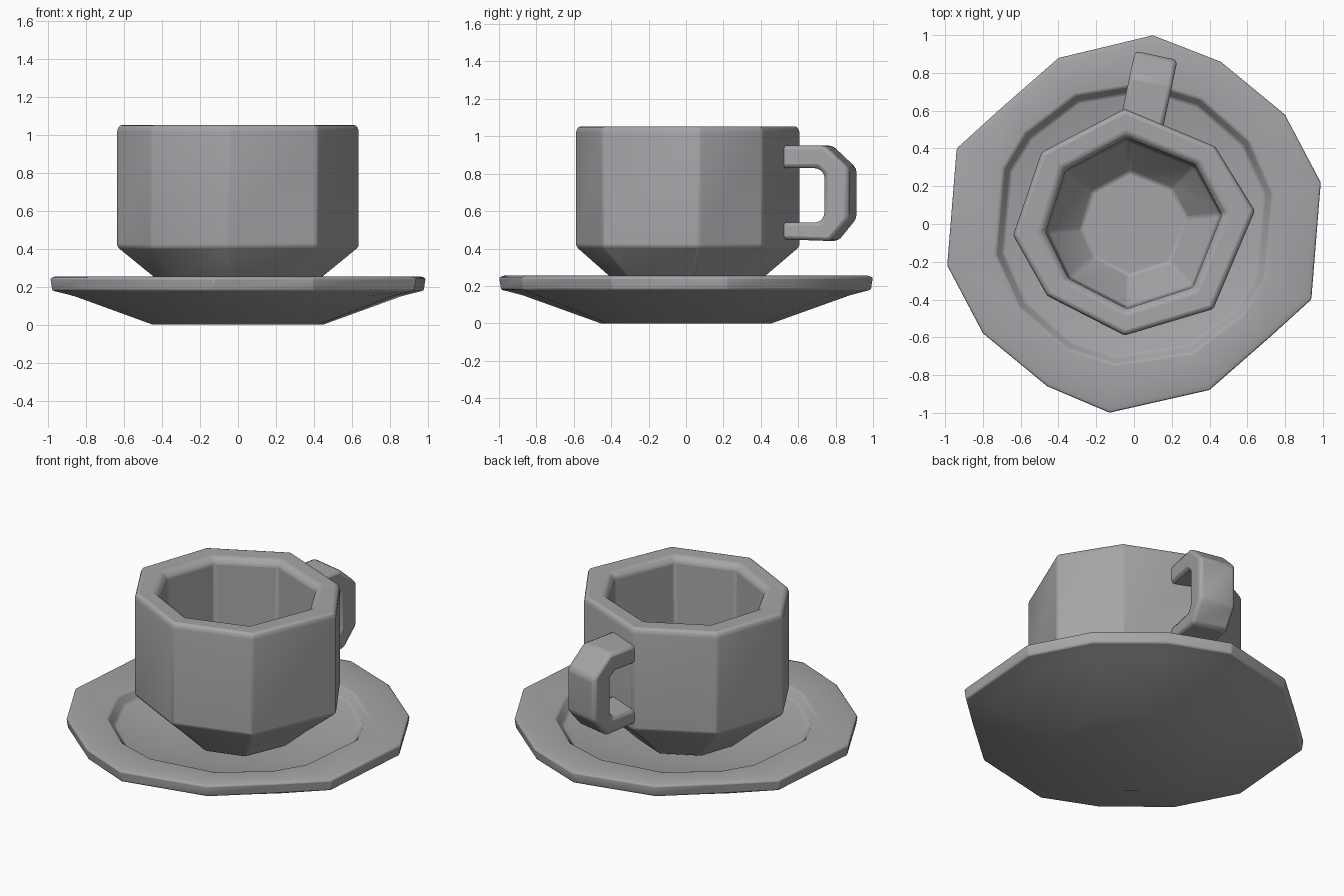
import bpy, bmesh, math
from mathutils import Vector, Matrix

cube = bpy.data.objects.get("Cube")
if cube:
    bpy.data.objects.remove(cube, do_unlink=True)

grey = bpy.data.materials.new("stoneware grey")
grey.use_nodes = True
colour = (0.38, 0.375, 0.39, 1)
grey.diffuse_color = colour
grey.node_tree.nodes["Principled BSDF"].inputs["Base Color"].default_value = colour


def skin(name, rings, bevel, angle):
    """Join equal rings of points into a closed solid with softened edges."""
    bm = bmesh.new()
    loops = [[bm.verts.new(p) for p in ring] for ring in rings]
    n = len(loops[0])
    for a, b in zip(loops, loops[1:]):
        for i in range(n):
            j = (i + 1) % n
            bm.faces.new((a[i], a[j], b[j], b[i]))
    bm.faces.new(loops[0])
    bm.faces.new(loops[-1])
    bmesh.ops.recalc_face_normals(bm, faces=bm.faces)
    mesh = bpy.data.meshes.new(name)
    bm.to_mesh(mesh)
    bm.free()
    mesh.materials.append(grey)
    obj = bpy.data.objects.new(name, mesh)
    bpy.context.collection.objects.link(obj)
    mod = obj.modifiers.new("soft edges", 'BEVEL')
    mod.width = bevel
    mod.segments = 2
    mod.angle_limit = math.radians(25)
    bpy.ops.object.select_all(action='DESELECT')
    obj.select_set(True)
    bpy.context.view_layer.objects.active = obj
    bpy.ops.object.shade_smooth_by_angle(angle=math.radians(angle))
    return obj


def outline_rings(outline, profile):
    """Profile rows: radius, height, how far to follow the uneven outline."""
    rings = []
    for r, z, uneven in profile:
        ring = []
        for x, y in outline:
            p = Vector((x, y, 0))
            size = r * (1 + (p.length - 1) * uneven)
            ring.append(p.normalized() * size + Vector((0, 0, z)))
        rings.append(ring)
    return rings


# Saucer: half of the uneven rim, repeated by a half turn
half = [(0.1, 1.0), (-0.4, 0.88), (-0.72, 0.6), (-0.94, 0.4),
        (-0.99, -0.22), (-0.8, -0.58), (-0.46, -0.86)]
rim = half + [(-x, -y) for x, y in half]
rim[7] = (-0.13, -1.0)
skin("saucer", outline_rings(rim, [
    (0.46, 0.0, 0), (0.88, 0.15, 0.2), (0.99, 0.18, 1), (1.0, 0.245, 1),
    (0.97, 0.255, 1), (0.75, 0.24, 0), (0.71, 0.19, 0), (0.40, 0.12, 0)]),
    0.008, 35)

# Cup: uneven eight-sided body, hollow inside
wall = [(-0.05, 0.61), (-0.49, 0.38), (-0.64, -0.06), (-0.46, -0.38),
        (-0.05, -0.59), (0.42, -0.45), (0.64, 0.07), (0.43, 0.41)]
wall = [(x / 0.62, y / 0.62) for x, y in wall]
skin("cup", outline_rings(wall, [
    (0.30, 0.13, 1), (0.43, 0.25, 1), (0.62, 0.41, 1), (0.62, 1.03, 1),
    (0.605, 1.053, 1), (0.49, 1.05, 0.6), (0.46, 1.02, 0.5),
    (0.45, 0.48, 0.5), (0.28, 0.28, 0.4)]), 0.012, 35)

# Handle: outer and inner points of the loop, seen from the side
stations = [((0.5, 0.95), (0.5, 0.83)), ((0.77, 0.95), (0.73, 0.83)),
            ((0.90, 0.83), (0.765, 0.80)), ((0.90, 0.56), (0.765, 0.575)),
            ((0.80, 0.44), (0.74, 0.54)), ((0.5, 0.45), (0.5, 0.54))]
half_width = 0.115
rings = [[(s * half_width, y, z) for s, (y, z) in
          ((-1, outer), (1, outer), (1, inner), (-1, inner))]
         for outer, inner in stations]
handle = skin("handle", rings, 0.022, 40)
turn = (Matrix.Translation((0.045, 0.55, 0)) @ Matrix.Rotation(math.radians(-12), 4, 'Z')
        @ Matrix.Translation((0, -0.55, 0)))
handle.data.transform(turn)
